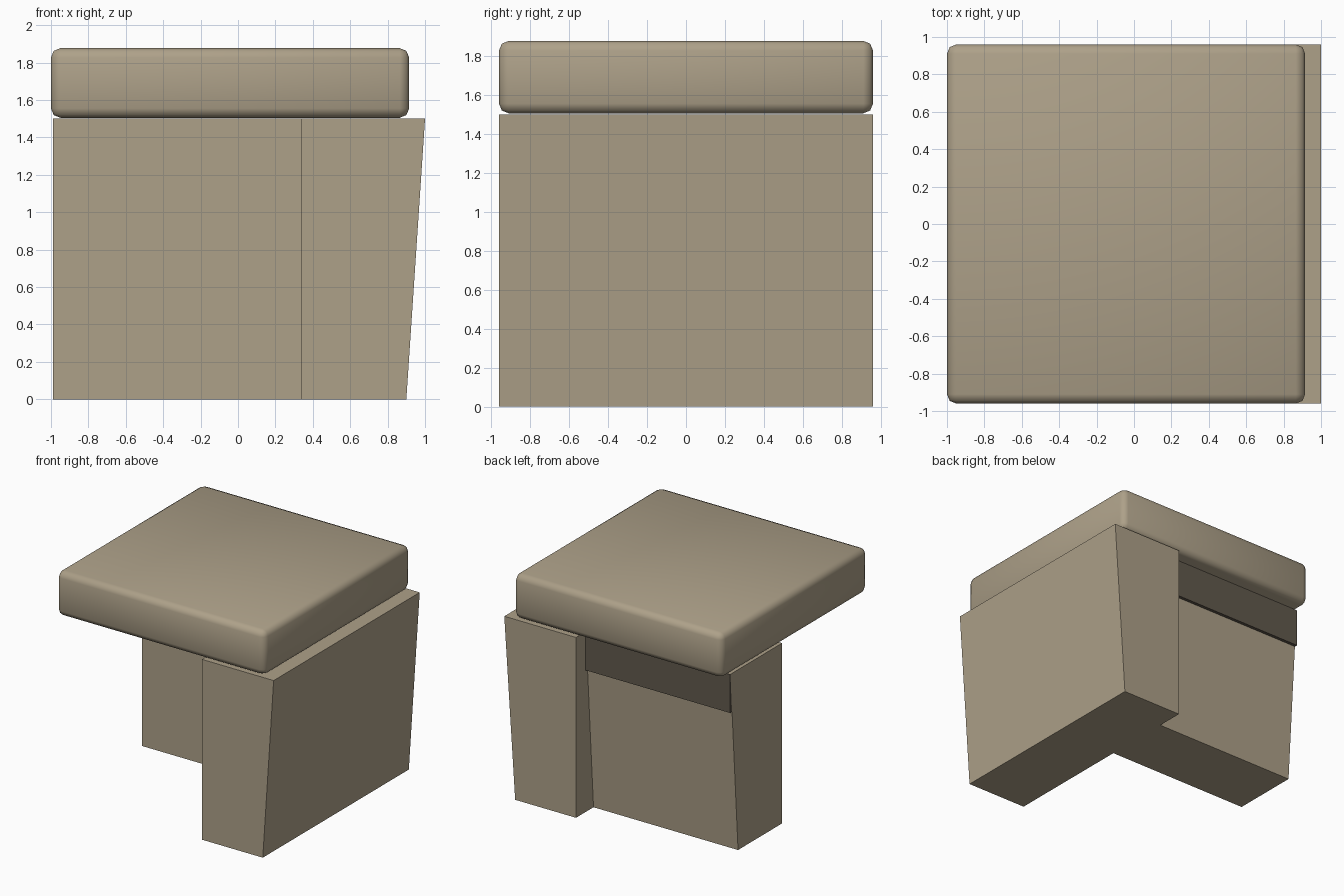
import bpy, bmesh
from mathutils import Vector

if "Cube" in bpy.data.objects:
    bpy.data.objects.remove(bpy.data.objects["Cube"])


def material(name, rgb):
    m = bpy.data.materials.new(name)
    m.diffuse_color = (*rgb, 1.0)
    m.use_nodes = True
    m.node_tree.nodes["Principled BSDF"].inputs["Base Color"].default_value = m.diffuse_color
    return m


TAUPE = material("taupe fabric", (0.42, 0.355, 0.25))
DARK = material("dark trim", (0.119, 0.10, 0.073))


def add_object(name, bm, mat):
    bmesh.ops.recalc_face_normals(bm, faces=bm.faces)
    mesh = bpy.data.meshes.new(name)
    bm.to_mesh(mesh)
    bm.free()
    mesh.materials.append(mat)
    ob = bpy.data.objects.new(name, mesh)
    bpy.context.collection.objects.link(ob)
    return ob


def prism(name, profile, along, mat):
    """Extrude a closed 3D profile along a vector."""
    bm = bmesh.new()
    face = bm.faces.new([bm.verts.new(p) for p in profile])
    ext = bmesh.ops.extrude_face_region(bm, geom=[face])
    verts = [g for g in ext["geom"] if isinstance(g, bmesh.types.BMVert)]
    bmesh.ops.translate(bm, vec=Vector(along), verts=verts)
    return add_object(name, bm, mat)


def box(name, lo, hi, mat):
    x0, y0, z0 = lo
    x1, y1, z1 = hi
    return prism(name, [(x0, y0, z0), (x1, y0, z0), (x1, y1, z0), (x0, y1, z0)],
                 (0, 0, z1 - z0), mat)


TOP = 1.5

# Side support: runs front to back, outer face leans outward
prism("side_support",
      [(0.34, -0.96, 0), (0.90, -0.96, 0), (1.0, -0.96, TOP), (0.34, -0.96, TOP)],
      (0, 1.92, 0), TAUPE)

# Cross support: joins the side support, rear face leans outward
prism("cross_support",
      [(-0.99, 0.15, 0), (-0.99, 0.73, 0), (-0.99, 0.83, TOP), (-0.99, 0.15, TOP)],
      (1.33, 0, 0), TAUPE)

# Dark rail under the cushion at the rear
box("rear_rail", (-0.99, 0.79, 1.18), (0.34, 0.835, TOP), DARK)

# Rounded cushion
cushion = box("cushion", (-1.0, -0.96, 1.505), (0.915, 0.96, 1.877), TAUPE)
bevel = cushion.modifiers.new("rounded_edges", "BEVEL")
bevel.width = 0.05
bevel.segments = 2
for p in cushion.data.polygons:
    p.use_smooth = True
